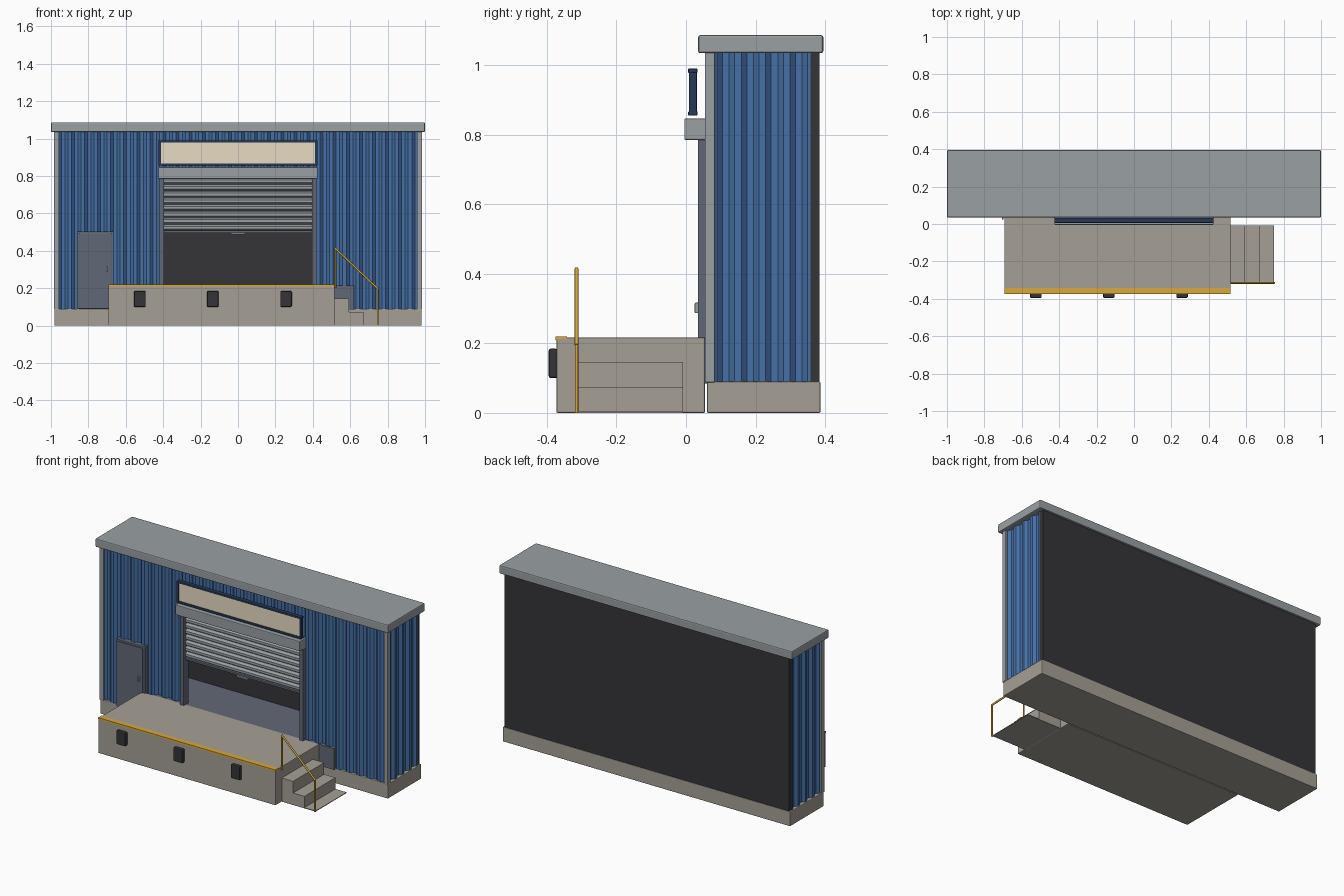
import bpy, bmesh, math
from mathutils import Vector

if "Cube" in bpy.data.objects:
    bpy.data.objects.remove(bpy.data.objects["Cube"])


def material(name, rgb):
    m = bpy.data.materials.new(name)
    m.diffuse_color = (*rgb, 1)
    m.use_nodes = True
    m.node_tree.nodes["Principled BSDF"].inputs["Base Color"].default_value = m.diffuse_color
    return m


BLUE = material("blue_cladding", (0.06, 0.16, 0.38))
GREY = material("grey_trim", (0.32, 0.35, 0.37))
CONCRETE = material("concrete", (0.38, 0.35, 0.30))
DARK = material("dark_panel", (0.035, 0.035, 0.04))
STEEL = material("blue_grey_steel", (0.12, 0.14, 0.18))
YELLOW = material("safety_yellow", (0.68, 0.40, 0.04))
CREAM = material("cream_sign", (0.80, 0.71, 0.54))
NAVY = material("navy_frame", (0.02, 0.04, 0.09))


def finish(name, bm, mat):
    bmesh.ops.recalc_face_normals(bm, faces=bm.faces)
    me = bpy.data.meshes.new(name)
    bm.to_mesh(me)
    bm.free()
    me.materials.append(mat)
    ob = bpy.data.objects.new(name, me)
    bpy.context.collection.objects.link(ob)
    return ob


def box(name, x, y, z, mat, bevel=0.0):
    """Box from (min, max) ranges with an optional edge bevel."""
    bm = bmesh.new()
    bmesh.ops.create_cube(bm, size=1)
    for v in bm.verts:
        v.co = [r[0] + (c + 0.5) * (r[1] - r[0]) for c, r in zip(v.co, (x, y, z))]
    ob = finish(name, bm, mat)
    if bevel:
        mod = ob.modifiers.new("bevel", 'BEVEL')
        mod.width = bevel
        mod.segments = 2
    return ob


def prism(name, start, end, mat):
    """Closed solid between two matching outlines."""
    bm = bmesh.new()
    a = [bm.verts.new(p) for p in start]
    b = [bm.verts.new(p) for p in end]
    n = len(a)
    for i in range(n):
        j = (i + 1) % n
        bm.faces.new((a[i], a[j], b[j], b[i]))
    bm.faces.new(a)
    bm.faces.new(b)
    return finish(name, bm, mat)


PITCH, SLOPE, RIDGE, DEPTH = 0.07, 0.016, 0.019, 0.015


def rib_depth(u):
    t = u % PITCH
    if t < RIDGE:
        return 0.0
    if t < RIDGE + SLOPE:
        return DEPTH * (t - RIDGE) / SLOPE
    if t < 2 * RIDGE + SLOPE:
        return DEPTH
    return DEPTH * (PITCH - t) / SLOPE


def corrugated(name, u0, u1, z, place, mat):
    """Trapezoid-ribbed sheet; place(u, d) gives x, y for depth d behind ridges."""
    breaks = (0, RIDGE, RIDGE + SLOPE, 2 * RIDGE + SLOPE)
    us = [k * PITCH + o for k in range(-16, 16) for o in breaks]
    us = [u0] + [u for u in us if u0 + 1e-4 < u < u1 - 1e-4] + [u1]
    pts = [place(u, rib_depth(u + 1e-7)) for u in us]
    pts += [place(u1, 0.022), place(u0, 0.022)]
    return prism(name, [(*p, z[0]) for p in pts], [(*p, z[1]) for p in pts], mat)


def tube(name, points, r, mat):
    cu = bpy.data.curves.new(name, 'CURVE')
    cu.dimensions = '3D'
    cu.bevel_depth = r
    cu.bevel_resolution = 2
    cu.use_fill_caps = True
    sp = cu.splines.new('POLY')
    sp.points.add(len(points) - 1)
    for p, q in zip(sp.points, points):
        p.co = (*q, 1)
    cu.materials.append(mat)
    ob = bpy.data.objects.new(name, cu)
    bpy.context.collection.objects.link(ob)
    return ob


# Building shell: plinth, roof cap, back wall, inner floor
box("plinth", (-0.982, 0.982), (0.06, 0.387), (0, 0.09), CONCRETE, 0.004)
box("roof_cap", (-1, 1), (0.035, 0.395), (1.035, 1.087), GREY, 0.006)
box("back_wall", (-0.972, 0.972), (0.355, 0.384), (0.09, 1.036), DARK)
box("inner_floor", (-0.62, 0.62), (0.052, 0.356), (0.085, 0.216), STEEL)

# Corrugated cladding around the dock door and on both ends
front = lambda u, d: (u, 0.06 + d)
WALL = (0.088, 1.037)
corrugated("front_cladding_left", -0.962, -0.405, WALL, front, BLUE)
corrugated("front_cladding_right", 0.405, 0.962, WALL, front, BLUE)
corrugated("front_cladding_top", -0.405, 0.405, (0.78, 1.037), front, BLUE)
for side, s in (("left", -1), ("right", 1)):
    corrugated("side_cladding_" + side, 0.075, 0.358, WALL,
               lambda u, d, s=s: (s * (0.975 - d), u), BLUE)
    box("corner_trim_" + side, sorted((s * 0.957, s * 0.985)), (0.054, 0.083),
        WALL, GREY, 0.002)
    # Dock door guide posts
    box("door_post_" + side, sorted((s * 0.395, s * 0.422)), (0.034, 0.085),
        (0.215, 0.79), STEEL, 0.003)

# Half-open roller shutter with its housing
box("shutter_housing", (-0.425, 0.425), (-0.005, 0.062), (0.785, 0.847), GREY, 0.004)
SLATS, Z0, Z1 = 8, 0.505, 0.79
h = (Z1 - Z0) / SLATS
outline = [(0.075, Z0)]
for i in range(SLATS):
    z = Z0 + i * h
    outline += [(0.066, z + 0.001), (0.050, z + 0.3 * h),
                (0.050, z + 0.72 * h), (0.066, z + h - 0.001)]
outline.append((0.075, Z1))
prism("roller_shutter", [(-0.396, *p) for p in outline],
      [(0.396, *p) for p in outline], GREY)
box("shutter_bottom_bar", (-0.396, 0.396), (0.048, 0.076), (0.495, 0.508), STEEL, 0.002)
box("shutter_handle", (-0.038, 0.038), (0.038, 0.052), (0.487, 0.497), GREY, 0.003)

# Blank sign board in a dark frame
box("sign_panel", (-0.415, 0.415), (0.012, 0.028), (0.862, 0.982), CREAM)
for n, z in (("bottom", (0.855, 0.868)), ("top", (0.978, 0.991))):
    box("sign_frame_" + n, (-0.425, 0.425), (0.006, 0.033), z, NAVY, 0.003)
for n, x in (("left", (-0.425, -0.412)), ("right", (0.412, 0.425))):
    box("sign_frame_" + n, x, (0.008, 0.031), (0.864, 0.98), NAVY, 0.002)

# Personnel door
box("side_door_frame", (-0.862, -0.665), (0.042, 0.075), (0.088, 0.503), STEEL, 0.002)
box("side_door_leaf", (-0.85, -0.677), (0.037, 0.05), (0.09, 0.492), STEEL, 0.002)
box("side_door_handle", (-0.706, -0.697), (0.025, 0.039), (0.287, 0.317), GREY, 0.002)

# Loading dock with yellow edge and rubber bumpers
box("loading_dock", (-0.693, 0.517), (-0.373, 0.055), (0, 0.217), CONCRETE, 0.004)
box("dock_edge_strip", (-0.693, 0.517), (-0.375, -0.343), (0.21, 0.22), YELLOW)
for i, x in enumerate((-0.525, -0.135, 0.257)):
    box(f"dock_bumper_{i + 1}", (x - 0.031, x + 0.031), (-0.395, -0.37),
        (0.1, 0.185), DARK, 0.006)

# Steps beside the dock
for i, top in enumerate((0.146, 0.074, 0.004)):
    x = 0.517 + i * 0.077
    box(f"step_{i + 1}", (x, x + 0.077), (-0.311, -0.008), (0, top), CONCRETE)

# Handrail
Y = -0.315
tube("handrail_upper_post", [(0.521, Y, 0.2), (0.521, Y, 0.412)], 0.005, YELLOW)
tube("handrail_lower_post", [(0.747, Y, 0), (0.747, Y, 0.198)], 0.005, YELLOW)
tube("handrail_bar", [(0.518, Y, 0.415), (0.75, Y, 0.195)], 0.0055, YELLOW)
